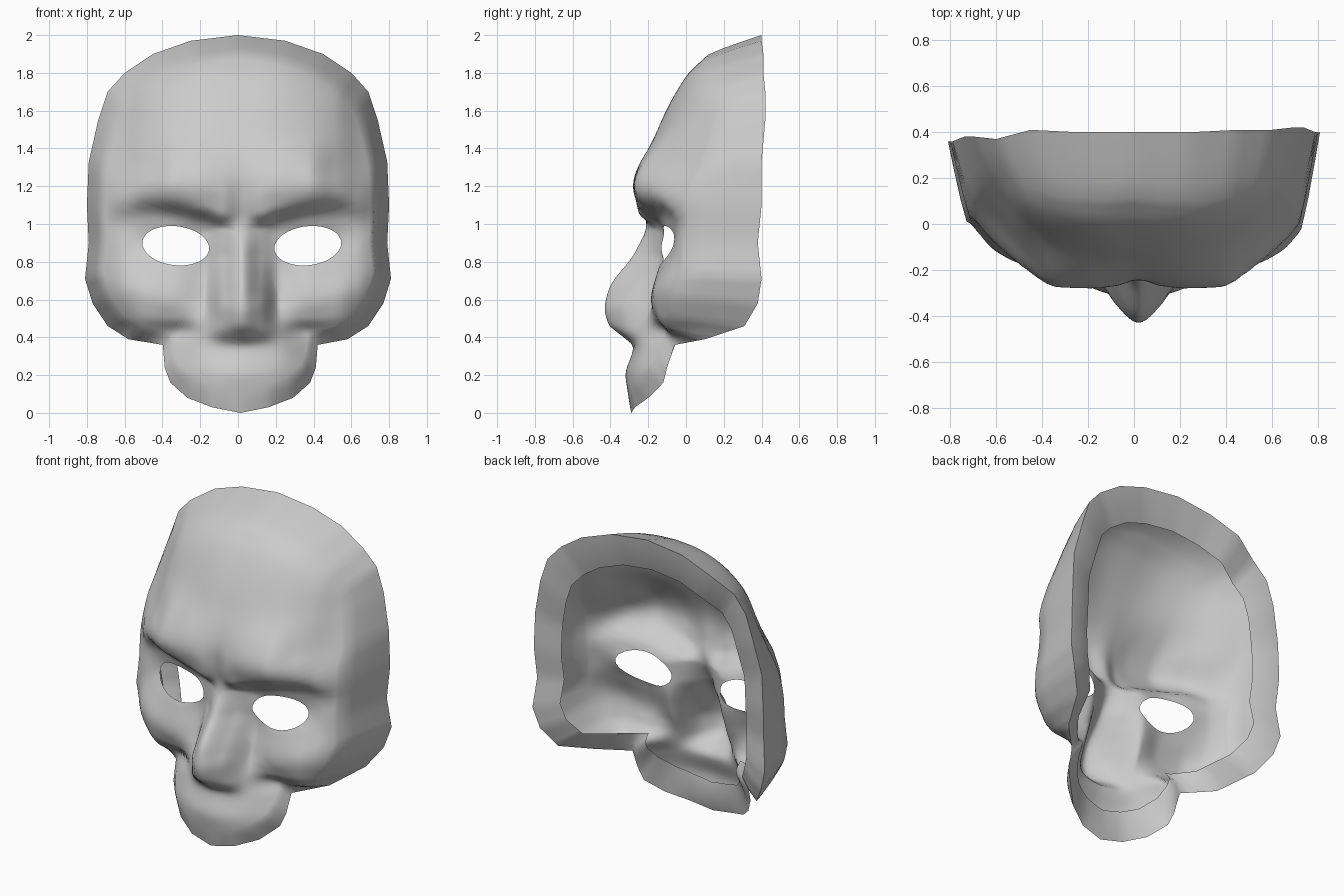
import bpy, bmesh, math

if "Cube" in bpy.data.objects:
    bpy.data.objects.remove(bpy.data.objects["Cube"])

CX, CZ = 0.0, 0.95      # middle of the radial mesh layout
SHIFT = 0.02            # face features sit slightly off centre

# Vertical contour profiles (z, y) at increasing distance from the nose line
centre = [(0, -.29), (.12, -.31), (.2, -.32), (.35, -.28), (.4, -.33), (.47, -.41), (.55, -.43),
          (.65, -.41), (.85, -.27), (1.0, -.21), (1.12, -.235), (1.22, -.245), (1.5, -.15),
          (1.78, 0), (1.9, .12)]
nose_side = [(0, -.28), (.2, -.31), (.35, -.27), (.45, -.34), (.55, -.35), (.65, -.3),
             (.75, -.23), (.85, -.18), (.97, -.17), (1.06, -.25), (1.18, -.27), (1.5, -.15),
             (1.78, 0), (1.9, .12)]
inner_eye = [(0, -.25), (.2, -.28), (.35, -.24), (.48, -.21), (.62, -.16), (.8, -.12), (.95, -.12),
             (1.0, -.14), (1.09, -.25), (1.2, -.28), (1.5, -.14), (1.78, .01), (1.9, .14)]
mid_eye = [(.1, -.14), (.2, -.18), (.35, -.13), (.42, -.1), (.5, -.16), (.6, -.185), (.75, -.15),
           (.9, -.1), (1.03, -.13), (1.13, -.25), (1.2, -.275), (1.5, -.1), (1.75, .04), (1.9, .2)]
outer_eye = [(.35, 0), (.44, -.1), (.52, -.155), (.62, -.175), (.78, -.12), (.92, -.065),
             (1.05, -.09), (1.14, -.18), (1.19, -.19), (1.32, -.11), (1.5, -.01), (1.7, .1),
             (1.85, .28)]
temple = [(.4, .1), (.5, -.06), (.65, -.12), (.85, -.06), (1.0, -.04), (1.13, -.09), (1.32, .02),
          (1.5, .12), (1.65, .21), (1.8, .35)]
side = [(.45, .2), (.6, .04), (.7, .01), (1.0, .03), (1.2, .08), (1.5, .25), (1.6, .32)]
stations = [(0, centre), (.1, nose_side), (.2, inner_eye), (.35, mid_eye),
            (.5, outer_eye), (.62, temple), (.74, side)]

# Back rim (x, z, y), chin to crown, one half
rim_half = [(0, 0, -.29), (.15, .03, -.27), (.28, .08, -.2), (.37, .16, -.12), (.4, .24, -.1),
            (.41, .36, -.06), (.58, .39, .1), (.69, .46, .31), (.77, .58, .38), (.81, .71, .4),
            (.79, .9, .38), (.8, 1.1, .4), (.79, 1.33, .4), (.74, 1.55, .42), (.69, 1.7, .42),
            (.6, 1.8, .41), (.45, 1.9, .41), (.25, 1.97, .4), (0, 2.0, .4)]


def smooth(pts, u):
    """Smooth curve through sorted points without overshoot."""
    if u <= pts[0][0]:
        return pts[0][1]
    if u >= pts[-1][0]:
        return pts[-1][1]
    i = max(k for k in range(len(pts) - 1) if pts[k][0] <= u)

    def slope(k):
        return (pts[k + 1][1] - pts[k][1]) / (pts[k + 1][0] - pts[k][0])

    def tangent(k):
        if k == 0:
            return slope(0)
        if k == len(pts) - 1:
            return slope(k - 1)
        a, b = slope(k - 1), slope(k)
        return 0 if a * b <= 0 else 2 * a * b / (a + b)

    h = pts[i + 1][0] - pts[i][0]
    t = (u - pts[i][0]) / h
    return ((2 * t**3 - 3 * t**2 + 1) * pts[i][1] + (t**3 - 2 * t**2 + t) * h * tangent(i)
            + (3 * t**2 - 2 * t**3) * pts[i + 1][1] + (t**3 - t**2) * h * tangent(i + 1))


def face_depth(x, z):
    row = [(s, smooth(p, z)) for s, p in stations]
    row.insert(0, (-row[1][0], row[1][1]))
    return smooth(row, abs(x - SHIFT))


def eye_local(x, z, s):
    """Position in a tilted unit circle describing one eye opening."""
    dx, dz = (x - SHIFT) * s - .35, z - .885
    c, n = math.cos(.12), math.sin(.12)
    return (dx * c + dz * n) / .178, (dz * c - dx * n) / .103


# Full rim loop; the left side sits slightly further forward, the jaw slightly right
loop = rim_half + [(-x, z, y - (.04 if x > .55 else 0)) for x, z, y in rim_half[-2:0:-1]]
loop = [(x + (.012 if z < .38 else 0), z, y) for x, z, y in loop]
rim = []
for a, b in zip(loop, loop[1:] + loop[:1]):
    rim += [tuple(p + (q - p) * k / 4 for p, q in zip(a, b)) for k in range(4)]
n = len(rim)

bm = bmesh.new()


def ring(t, depth):
    verts = []
    for x, z, y in rim:
        px, pz = CX + (x - CX) * t, CZ + (z - CZ) * t
        verts.append(bm.verts.new((px, depth(px, pz, x, z, y), pz)))
    return verts


def bridge(a, b):
    for i in range(n):
        j = (i + 1) % n
        bm.faces.new((a[i], a[j], b[j], b[i]))


# Face: rings spreading out from the nose bridge
WALL, RINGS = .9, 38
hub = bm.verts.new((CX, face_depth(CX, CZ), CZ))
rings = [ring(WALL * k / RINGS, lambda px, pz, x, z, y: face_depth(px, pz))
         for k in range(1, RINGS + 1)]
for i in range(n):
    bm.faces.new((hub, rings[0][(i + 1) % n], rings[0][i]))


# Side wall: sweeps back from the face to the rim
def wall_depth(s):
    def depth(px, pz, x, z, y):
        f = face_depth(CX + (x - CX) * WALL, CZ + (z - CZ) * WALL)
        return f + (y - f) * s
    return depth


for s in (.33, .67, 1):
    rings.append(ring(WALL + (1 - WALL) * s, wall_depth(s ** 1.15)))

# Lip: turns inward behind the rim
for t, drop in ((.9, .015), (.8, .05)):
    rings.append(ring(t, lambda px, pz, x, z, y: max(y - drop, face_depth(px, pz) + .05)))
for a, b in zip(rings, rings[1:]):
    bridge(a, b)

# Eye openings: remove the faces, then pull the edge onto a clean oval
front = set(v for r in rings[:RINGS] for v in r)
for s in (1, -1):
    doomed = []
    for f in bm.faces:
        c = f.calc_center_median()
        if math.hypot(*eye_local(c.x, c.z, s)) < 1 and all(v in front for v in f.verts):
            doomed.append(f)
    bmesh.ops.delete(bm, geom=doomed, context='FACES')
for v in bm.verts:
    if v.is_boundary and v in front:
        s = 1 if v.co.x > SHIFT else -1
        r = math.hypot(*eye_local(v.co.x, v.co.z, s))
        if .6 < r < 1.5:
            ex, ez = SHIFT + s * .35, .885
            v.co.x, v.co.z = ex + (v.co.x - ex) / r, ez + (v.co.z - ez) / r
            v.co.y = face_depth(v.co.x, v.co.z)

bmesh.ops.recalc_face_normals(bm, faces=bm.faces[:])
mesh = bpy.data.meshes.new("face_mask")
bm.to_mesh(mesh)
bm.free()
mask = bpy.data.objects.new("face_mask", mesh)
bpy.context.collection.objects.link(mask)
bpy.context.view_layer.objects.active = mask
mask.select_set(True)
bpy.ops.object.shade_smooth_by_angle(angle=math.radians(60))
